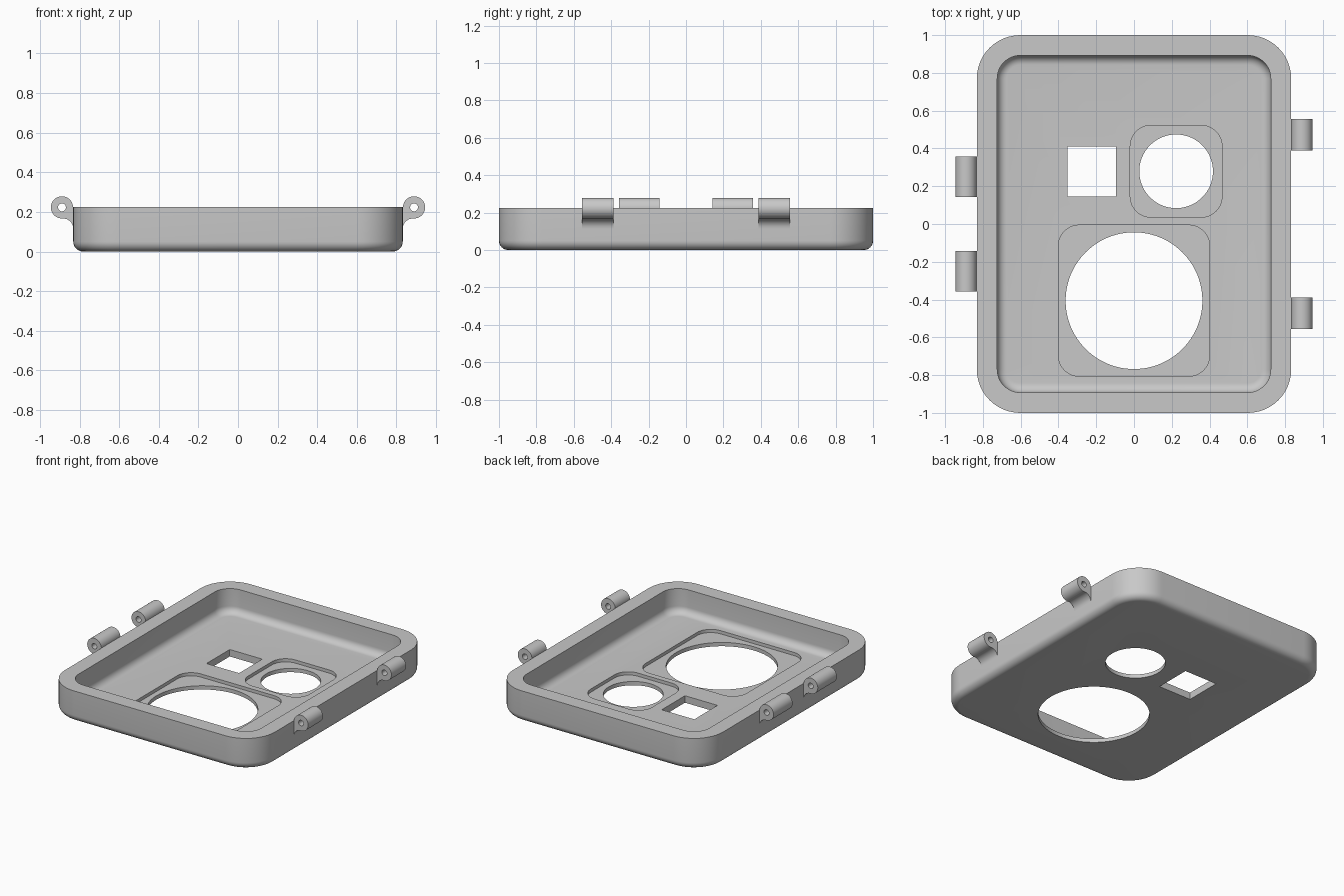
import bpy, bmesh
from math import sin, cos, pi, radians
from mathutils import Matrix

if "Cube" in bpy.data.objects:
    bpy.data.objects.remove(bpy.data.objects["Cube"], do_unlink=True)

grey = bpy.data.materials.new("plain grey")
grey.use_nodes = True
grey.diffuse_color = (0.58, 0.58, 0.58, 1)
grey.node_tree.nodes["Principled BSDF"].inputs["Base Color"].default_value = grey.diffuse_color

HEIGHT, FLOOR, LEDGE = 0.225, 0.05, 0.027


def arc(cx, cy, r, a0, a1, n):
    """Points along an arc, angles in degrees."""
    steps = [radians(a0 + (a1 - a0) * i / n) for i in range(n + 1)]
    return [(cx + r * cos(a), cy + r * sin(a)) for a in steps]


def rounded(hx, hy, r, cx=0, cy=0):
    """Outline of a rounded rectangle."""
    pts = []
    for sx, sy, a in ((1, 1, 0), (-1, 1, 90), (-1, -1, 180), (1, -1, 270)):
        pts += arc(cx + sx * (hx - r), cy + sy * (hy - r), r, a, a + 90, 12)
    return pts


def circle(cx, cy, r, n=96):
    return arc(cx, cy, r, 0, 360, n)[:-1]


def loft(name, rings, matrix=Matrix()):
    """Closed solid through (outline, height) rings of equal length."""
    bm = bmesh.new()
    loops = [[bm.verts.new((x, y, z)) for x, y in pts] for pts, z in rings]
    for a, b in zip(loops, loops[1:]):
        for i in range(len(a)):
            j = (i + 1) % len(a)
            bm.faces.new((a[i], a[j], b[j], b[i]))
    bm.faces.new(loops[0][::-1])
    bm.faces.new(loops[-1])
    bm.transform(matrix)
    bmesh.ops.recalc_face_normals(bm, faces=bm.faces)
    mesh = bpy.data.meshes.new(name)
    bm.to_mesh(mesh)
    bm.free()
    mesh.materials.append(grey)
    obj = bpy.data.objects.new(name, mesh)
    bpy.context.collection.objects.link(obj)
    return obj


def activate(obj):
    bpy.ops.object.select_all(action='DESELECT')
    obj.select_set(True)
    bpy.context.view_layer.objects.active = obj


def cut(obj, cutter):
    mod = obj.modifiers.new("cut", 'BOOLEAN')
    mod.operation, mod.solver, mod.object = 'DIFFERENCE', 'EXACT', cutter
    activate(obj)
    bpy.ops.object.modifier_apply(modifier=mod.name)
    bpy.data.objects.remove(cutter, do_unlink=True)


def smooth(obj):
    activate(obj)
    bpy.ops.object.shade_smooth_by_angle(angle=radians(30))


# Tray: filleted underside, flat rim, cavity with a filleted floor
rings = []
for i in range(9):
    a = pi / 2 * i / 8
    d = 0.05 * (1 - sin(a))
    rings.append((rounded(0.832 - d, 1 - d, 0.23 - d), 0.05 * (1 - cos(a))))
rings.append((rounded(0.832, 1, 0.23), HEIGHT))
rings.append((rounded(0.724, 0.892, 0.122), HEIGHT))
for i in range(9):
    a = pi / 2 * i / 8
    d = 0.05 * (1 - cos(a))
    rings.append((rounded(0.724 - d, 0.892 - d, 0.122 - d), FLOOR + 0.05 * (1 - sin(a))))
tray = loft("tray", rings)

# Round openings, each in a rounded square recess
for cx, cy, half, r in ((0, -0.406, 0.4, 0.362), (0.223, 0.279, 0.243, 0.195)):
    cut(tray, loft("recess_cutter", [(rounded(half, half, 0.11, cx, cy), z) for z in (LEDGE, 0.15)]))
    cut(tray, loft("hole_cutter", [(circle(cx, cy, r), z) for z in (-0.1, 0.15)]))

# Square opening
square = [(-0.352, 0.146), (-0.094, 0.146), (-0.094, 0.409), (-0.352, 0.409)]
cut(tray, loft("square_cutter", [(square, z) for z in (-0.1, 0.15)]))
smooth(tray)

# Hinge lugs: barrel blending down into the side wall, with a pin hole
CX, CZ, R = 0.889, 0.223, 0.056
profile = arc(CX, CZ, R, 180, -80, 40) + arc(CX - 0.005, 0.115, 0.052, 80, 180, 10) + [(0.82, 0.115), (0.82, CZ)]
upright = Matrix.Rotation(pi / 2, 4, 'X')
for side, label, spans in ((1, "left", ((-0.555, -0.388), (0.388, 0.555))),
                           (-1, "right", ((-0.358, -0.143), (0.143, 0.358)))):
    place = Matrix.Diagonal((side, 1, 1, 1)) @ upright
    for (y0, y1), end in zip(spans, ("front", "back")):
        lug = loft(f"{label}_{end}_hinge_lug", [(profile, -y) for y in (y0, y1)], place)
        cut(lug, loft("pin_cutter", [(circle(CX, CZ, 0.02, 32), -y) for y in (y0 - 0.1, y1 + 0.1)], place))
        smooth(lug)
